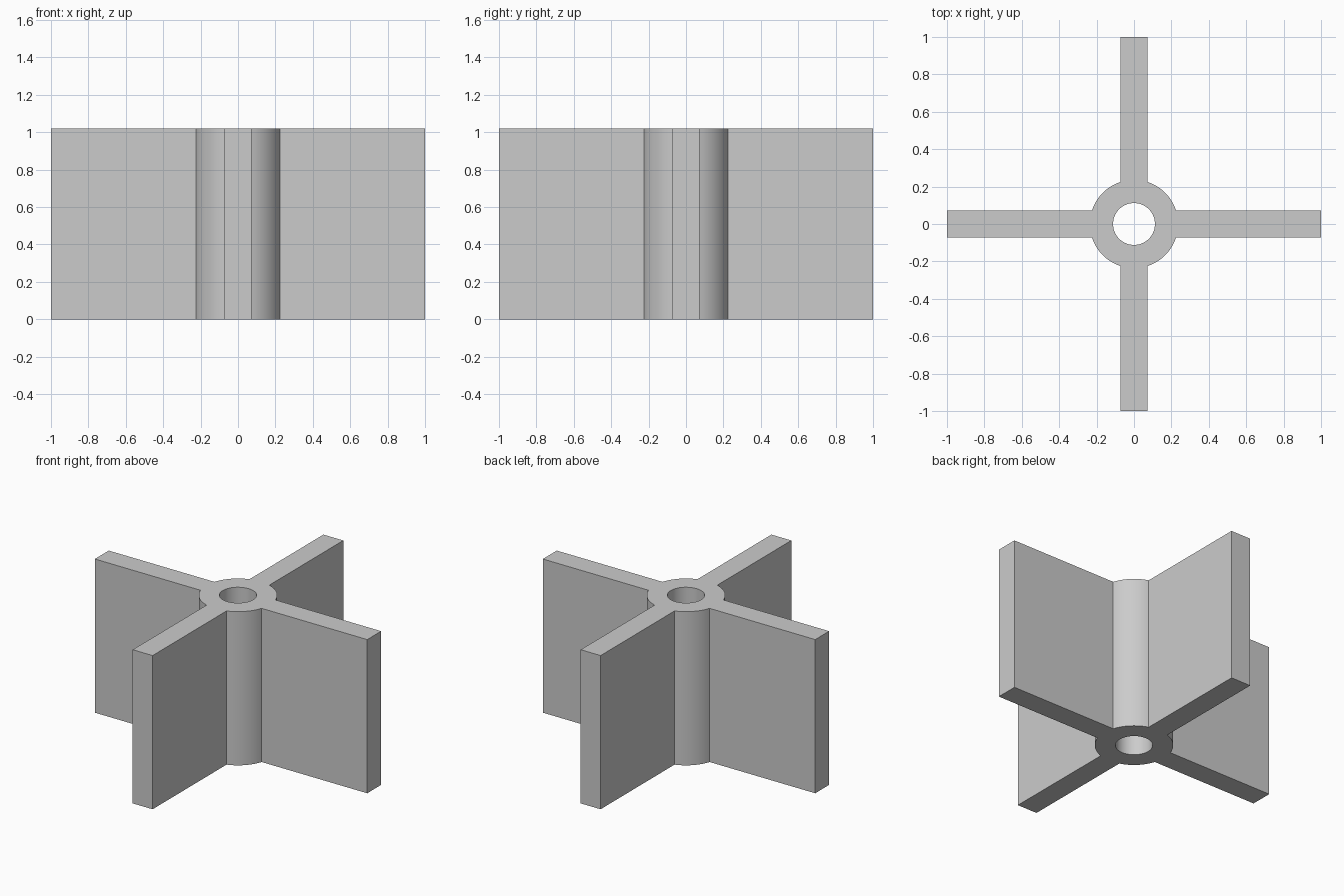
import bpy
import bmesh
from math import asin, cos, sin, pi, radians
from mathutils import Matrix, Vector

HUB_RADIUS = 0.236
BORE_RADIUS = 0.112
HALF_BLADE = 0.073
REACH = 1.0
HEIGHT = 1.02
ARC_STEPS = 16
BORE_STEPS = 64

cube = bpy.data.objects.get("Cube")
if cube:
    bpy.data.objects.remove(cube, do_unlink=True)

grey = bpy.data.materials.new("plain grey")
grey.use_nodes = True
colour = (0.6, 0.6, 0.6, 1)
grey.diffuse_color = colour
grey.node_tree.nodes["Principled BSDF"].inputs["Base Color"].default_value = colour


def polar(radius, angle):
    return Vector((radius * cos(angle), radius * sin(angle), 0))


def closed_loop(bm, points):
    verts = [bm.verts.new(p) for p in points]
    return [bm.edges.new((v, verts[i - 1])) for i, v in enumerate(verts)]


# One quarter of the outline: a blade end, then the hub arc up to the next blade
start = asin(HALF_BLADE / HUB_RADIUS)
sweep = pi / 2 - 2 * start
quarter = [Vector((REACH, -HALF_BLADE, 0)), Vector((REACH, HALF_BLADE, 0))]
quarter += [polar(HUB_RADIUS, start + sweep * i / ARC_STEPS) for i in range(ARC_STEPS + 1)]
outline = [Matrix.Rotation(k * pi / 2, 3, "Z") @ p for k in range(4) for p in quarter]
bore = [polar(BORE_RADIUS, 2 * pi * i / BORE_STEPS) for i in range(BORE_STEPS)]

# Fill the cross-section around the bore and extrude it upwards
bm = bmesh.new()
edges = closed_loop(bm, outline) + closed_loop(bm, bore)
bmesh.ops.triangle_fill(bm, edges=edges, use_beauty=True)
raised = bmesh.ops.extrude_face_region(bm, geom=bm.faces[:], use_keep_orig=True)
top = [g for g in raised["geom"] if isinstance(g, bmesh.types.BMVert)]
bmesh.ops.translate(bm, verts=top, vec=(0, 0, HEIGHT))
bmesh.ops.recalc_face_normals(bm, faces=bm.faces[:])

mesh = bpy.data.meshes.new("four_blade_hub")
bm.to_mesh(mesh)
bm.free()
mesh.materials.append(grey)
hub = bpy.data.objects.new("four_blade_hub", mesh)
bpy.context.collection.objects.link(hub)

# Smooth the round walls, keep corners sharp
bpy.ops.object.select_all(action="DESELECT")
hub.select_set(True)
bpy.context.view_layer.objects.active = hub
bpy.ops.object.shade_smooth_by_angle(angle=radians(30))
